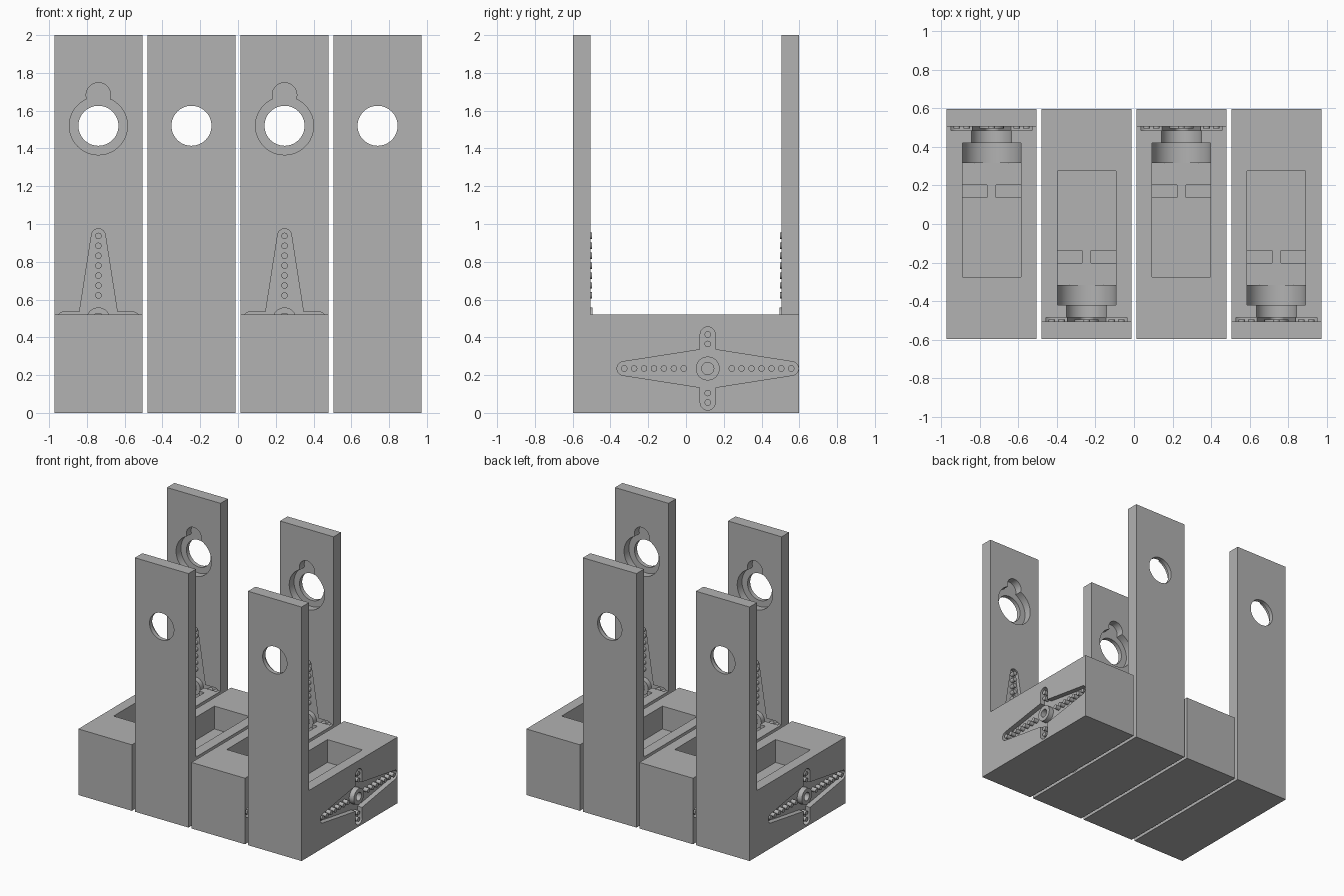
import bpy, bmesh, math
from mathutils import Matrix, Vector

cube = bpy.data.objects.get("Cube")
if cube:
    bpy.data.objects.remove(cube, do_unlink=True)

grey = bpy.data.materials.new("plain_grey")
grey.use_nodes = True
grey.diffuse_color = (0.445, 0.445, 0.445, 1)
grey.node_tree.nodes["Principled BSDF"].inputs["Base Color"].default_value = grey.diffuse_color

WIDTH, TOP, WALL, BACK = 0.467, 0.52, 0.505, 0.598
AXIS = 0.495      # height of the motor axis in the block
HOLE = 1.52       # height of the bearing hole in the upright
DEPTH = 0.04      # depth of the horn recesses


def new_object(name, bm):
    bmesh.ops.recalc_face_normals(bm, faces=bm.faces)
    mesh = bpy.data.meshes.new(name)
    bm.to_mesh(mesh)
    bm.free()
    mesh.materials.append(grey)
    obj = bpy.data.objects.new(name, mesh)
    bpy.context.scene.collection.objects.link(obj)
    return obj


def add_prism(bm, outline, w0, w1, frame):
    """Extrude a flat outline from w0 to w1 along the frame's third axis."""
    verts = [bm.verts.new(frame @ Vector((u, v, w0))) for u, v in outline]
    face = bm.faces.new(verts)
    ext = bmesh.ops.extrude_face_region(bm, geom=[face])["geom"]
    move = frame.to_3x3() @ Vector((0, 0, w1 - w0))
    bmesh.ops.translate(bm, vec=move, verts=[e for e in ext if isinstance(e, bmesh.types.BMVert)])


def prism(name, outline, w0, w1, frame=Matrix()):
    bm = bmesh.new()
    add_prism(bm, outline, w0, w1, frame)
    return new_object(name, bm)


def rect(u0, u1, v0, v1):
    return [(u0, v0), (u1, v0), (u1, v1), (u0, v1)]


def circle(r, u=0, v=0, n=48):
    return [(u + r * math.cos(math.tau * i / n), v + r * math.sin(math.tau * i / n)) for i in range(n)]


def cut(obj, cutter):
    """Subtract the cutter, bake the result and drop the cutter."""
    mod = obj.modifiers.new("cut", "BOOLEAN")
    mod.operation, mod.solver, mod.object = "DIFFERENCE", "EXACT", cutter
    graph = bpy.context.evaluated_depsgraph_get()
    baked = bpy.data.meshes.new_from_object(obj.evaluated_get(graph))
    obj.modifiers.clear()
    obj.data = baked
    bpy.data.objects.remove(cutter, do_unlink=True)


def frame_of(u, v, w, origin):
    m = Matrix((u, v, w)).transposed().to_4x4()
    m.translation = origin
    return m


def horn_outline():
    """Four-armed cross: long tapered arms on u, short straight arms on v."""
    points = []
    for k in range(4):
        reach, r = ((0.443, 0.037), (0.18, 0.04))[k % 2]
        turn = k * math.pi / 2
        for i in range(13):
            a = turn - math.pi / 2 + math.pi * i / 12
            points.append((reach * math.cos(turn) + r * math.cos(a),
                           reach * math.sin(turn) + r * math.sin(a)))
        points.append((0.04 if k in (0, 3) else -0.04, 0.1 if k < 2 else -0.1))
    return points


def add_horn(body, name, frame):
    """Cut a horn recess, w pointing inward, and leave pegs and a hub ring in it."""
    cut(body, prism("horn_cutter", horn_outline(), -0.01, DEPTH, frame))
    cut(body, prism("bore_cutter", circle(0.032), 0.0, DEPTH + 0.03, frame))
    bm = bmesh.new()
    spots = [(s * (0.127 + 0.0525 * i), 0) for s in (-1, 1) for i in range(7)]
    spots += [(0, s * d) for s in (-1, 1) for d in (0.13, 0.18)]
    for u, v in spots:
        add_prism(bm, circle(0.017, u, v, 16), 0.002, DEPTH + 0.002, frame)
    pegs = new_object(name + "_pegs", bm)
    hub = prism(name + "_hub", circle(0.063), 0.0, DEPTH + 0.002, frame)
    cut(hub, prism("hub_cutter", circle(0.032), -0.01, DEPTH + 0.02, frame))
    return [pegs, hub]


def build_bracket(number, x, flipped, side):
    name = "bracket_%d" % number
    half = WIDTH / 2
    # L-shaped body: block plus upright
    along_x = frame_of((0, 1, 0), (0, 0, 1), (1, 0, 0), (0, 0, 0))
    profile = [(-BACK, 0), (BACK, 0), (BACK, 2), (WALL, 2), (WALL, TOP), (-BACK, TOP)]
    body = prism(name, profile, -half, half, along_x)

    # Motor pocket and split ear slot, open at the top
    cut(body, prism("pocket_cutter", rect(-0.152, 0.152, -0.275, 0.316), 0.34, 0.7))
    for s in (-1, 1):
        u = sorted((s * 0.023, s * 0.152))
        cut(body, prism("ear_cutter", rect(u[0], u[1], 0.137, 0.203), 0.25, 0.36))

    # Round channels for the motor boss and shaft
    axis = frame_of((1, 0, 0), (0, 0, 1), (0, 1, 0), (0, 0, AXIS))
    cut(body, prism("boss_cutter", circle(0.154), 0.31, 0.42, axis))
    cut(body, prism("shaft_cutter", circle(0.107), 0.41, 0.5, axis))

    # Stepped bearing hole in the upright
    hole = frame_of((1, 0, 0), (0, 0, 1), (0, 1, 0), (0, 0, HOLE))
    cut(body, prism("hole_cutter", circle(0.106), 0.4, 0.7, hole))
    cut(body, prism("seat_cutter", circle(0.154), 0.4, 0.565, hole))
    cut(body, prism("notch_cutter", circle(0.065, 0, 0.163), 0.4, 0.565, hole))

    # Horn recess in the upright and another on the outer side
    upright = frame_of((0, 0, 1), (1, 0, 0), (0, 1, 0), (0, 0.495, AXIS))
    flank = frame_of((0, 1, 0), (0, 0, 1), (-side, 0, 0), (side * half, -0.115, 0.235))
    parts = [body] + add_horn(body, name + "_upright_horn", upright)
    parts += add_horn(body, name + "_side_horn", flank)

    place = Matrix.Translation((x, 0, 0)) @ Matrix.Rotation(math.pi if flipped else 0, 4, "Z")
    for obj in parts:
        obj.matrix_world = place
        bpy.ops.object.select_all(action="DESELECT")
        obj.select_set(True)
        bpy.context.view_layer.objects.active = obj
        bpy.ops.object.shade_smooth_by_angle(angle=math.radians(30))


# Four brackets in a row, facing alternately back and front
for i, side in enumerate((-1, 1, 1, -1)):
    build_bracket(i + 1, (i - 1.5) * 0.4927, i % 2 == 1, side)
